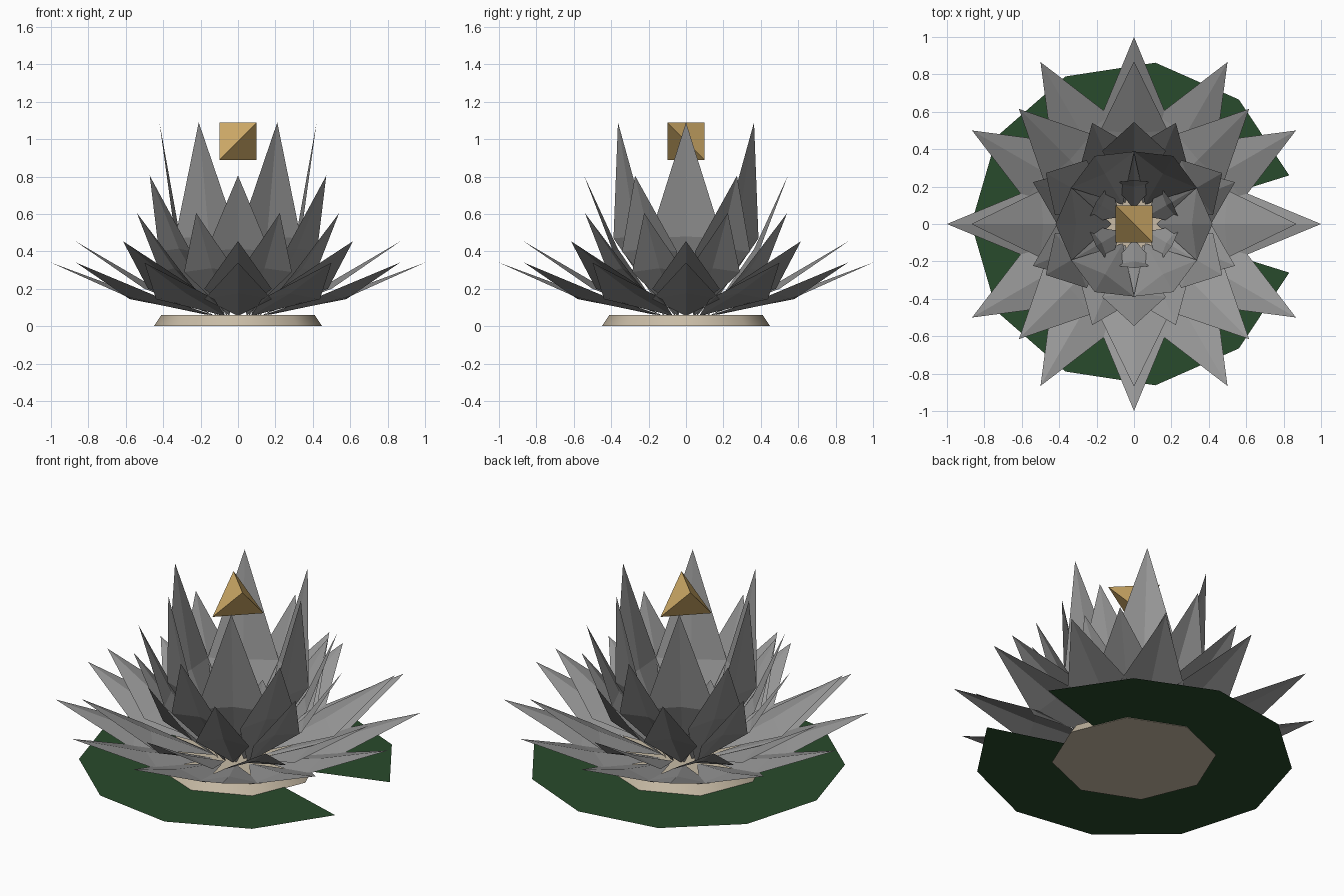
import bpy, bmesh, math
from mathutils import Vector

if "Cube" in bpy.data.objects:
    bpy.data.objects.remove(bpy.data.objects["Cube"])


def material(name, rgb):
    m = bpy.data.materials.new(name)
    m.diffuse_color = (*rgb, 1.0)
    m.use_nodes = True
    m.node_tree.nodes["Principled BSDF"].inputs["Base Color"].default_value = m.diffuse_color
    return m


GREY = material("petal grey", (0.31, 0.31, 0.31))
BEIGE = material("base beige", (0.58, 0.50, 0.38))
GREEN = material("leaf green", (0.022, 0.07, 0.025))
GOLD = material("gem gold", (0.66, 0.43, 0.145))


def finish(name, bm, mat):
    me = bpy.data.meshes.new(name)
    bm.to_mesh(me)
    bm.free()
    me.materials.append(mat)
    ob = bpy.data.objects.new(name, me)
    bpy.context.collection.objects.link(ob)
    return ob


def petal_ring(name, count, start, side, tip, width, ridge, root=(0.12, 0.055)):
    """Ring of kite petals; side, tip and root are (radius, height), ridge shifts the mid crease inward/up."""
    bm = bmesh.new()
    for i in range(count):
        a = math.radians(start + 360 * i / count)
        ca, sa = math.cos(a), math.sin(a)

        def vert(r, s, z):
            return bm.verts.new((r * ca - s * sa, r * sa + s * ca, z))

        base = vert(root[0], 0, root[1])
        point = vert(tip[0], 0, tip[1])
        centre = vert(side[0] + ridge[0], 0, side[1] + ridge[1])
        left, right = (vert(side[0], s * width, side[1]) for s in (1, -1))
        for f in ((base, centre, left), (centre, point, left),
                  (base, right, centre), (centre, right, point)):
            bm.faces.new(f)
    bmesh.ops.recalc_face_normals(bm, faces=bm.faces)
    return finish(name, bm, GREY)


# petals, from the spreading outer ring to the upright heart
petal_ring("outer_petals", 12, 0, (0.565, 0.145), (1.0, 0.34), 0.18, (-0.01, 0.03), (0.14, 0.055))
petal_ring("second_petals", 8, 0, (0.50, 0.20), (0.87, 0.455), 0.18, (-0.015, 0.03))
petal_ring("third_petals", 8, 22.5, (0.39, 0.29), (0.585, 0.605), 0.15, (-0.02, 0.02))
petal_ring("fourth_petals", 6, 30, (0.39, 0.40), (0.545, 0.805), 0.17, (-0.025, 0.015))
petal_ring("tall_petals", 6, 0, (0.335, 0.47), (0.42, 1.09), 0.195, (-0.025, 0.01))
petal_ring("heart_petals", 6, 30, (0.22, 0.24), (0.235, 0.41), 0.12, (-0.02, 0.01), (0.08, 0.055))

# eight-sided base disc
bm = bmesh.new()
bottom, top = [
    [bm.verts.new((r * math.cos(k * math.pi / 4), r * math.sin(k * math.pi / 4), z)) for k in range(8)]
    for r, z in ((0.45, 0.0), (0.41, 0.06))
]
bm.faces.new(bottom[::-1])
bm.faces.new(top)
for k in range(8):
    n = (k + 1) % 8
    f = bm.faces.new((bottom[k], bottom[n], top[n], top[k]))
    f.smooth = True
base = finish("base_disc", bm, BEIGE)
bpy.context.view_layer.objects.active = base
base.select_set(True)
bpy.ops.object.shade_smooth_by_angle(angle=math.radians(50))

# flat leaf with a wedge notch toward +x
bm = bmesh.new()
hub = bm.verts.new((0, 0, 0.005))
rim = []
for k in range(11):
    a = math.radians(17.4 + 32.52 * k)
    rim.append(bm.verts.new((0.87 * math.cos(a), 0.87 * math.sin(a), 0.005)))
for p, q in zip(rim, rim[1:]):
    bm.faces.new((hub, p, q))
finish("leaf_pad", bm, GREEN)

# floating gem: tetrahedron on alternate corners of a cube
bm = bmesh.new()
corners = [(-1, -1, -1), (1, -1, 1), (1, 1, -1), (-1, 1, 1)]
v = [bm.verts.new(Vector(c) * 0.1 + Vector((0, 0, 0.99))) for c in corners]
for i, j, k in ((0, 1, 2), (0, 2, 3), (0, 3, 1), (1, 3, 2)):
    bm.faces.new((v[i], v[j], v[k]))
bmesh.ops.recalc_face_normals(bm, faces=bm.faces)
finish("floating_gem", bm, GOLD)
